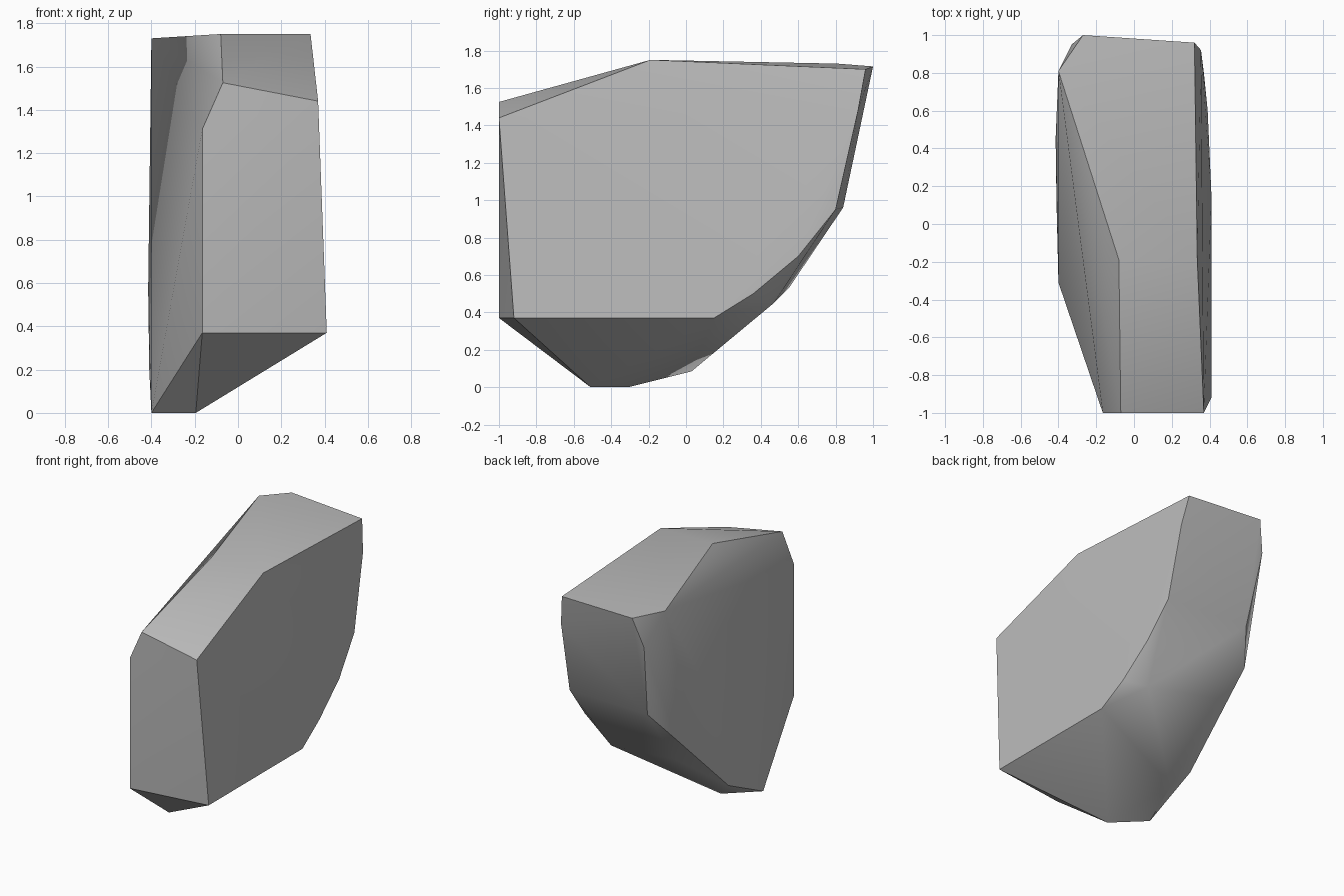
import bpy
import bmesh
import math

# Remove the default cube only
default_cube = bpy.data.objects.get("Cube")
if default_cube:
    bpy.data.objects.remove(default_cube, do_unlink=True)


def make_material(name, color):
    material = bpy.data.materials.new(name)
    material.use_nodes = True
    material.diffuse_color = color
    shader = material.node_tree.nodes["Principled BSDF"]
    shader.inputs["Base Color"].default_value = color
    shader.inputs["Roughness"].default_value = 0.9
    return material


def make_hull(name, corner_groups, material):
    """Wrap a convex chiselled block around groups of corner points."""
    bm = bmesh.new()
    for group in corner_groups:
        for corner in group:
            bm.verts.new(corner)
    hull = bmesh.ops.convex_hull(bm, input=bm.verts[:])
    leftovers = [g for g in hull["geom_interior"] if isinstance(g, bmesh.types.BMVert)]
    bmesh.ops.delete(bm, geom=leftovers, context="VERTS")
    bmesh.ops.recalc_face_normals(bm, faces=bm.faces[:])
    mesh = bpy.data.meshes.new(name)
    bm.to_mesh(mesh)
    bm.free()
    mesh.materials.append(material)
    obj = bpy.data.objects.new(name, mesh)
    bpy.context.collection.objects.link(obj)
    return obj


# Flat top cap
top_corners = [
    (-.08, -.19, 1.75), (.335, -.19, 1.75), (.32, .96, 1.70),
    (-.27, 1, 1.715), (-.4, .81, 1.73),
]
# Front slab
front_corners = [
    (-.165, -1, .37), (-.165, -1, 1.31), (-.07, -1, 1.525),
    (.37, -1, 1.44), (.41, -.92, .37),
]
# Base edge
base_corners = [(-.4, -.31, 0), (-.195, -.51, 0), (-.3, .03, .085)]
# Broad side edge facing +x
left_rim = [(.41, .15, .37), (.4, .36, .5), (.39, .6, .7), (.37, .8, .95), (.355, .92, 1.48)]
# Rounded back and the rim facing -x
back_corners = [
    (.27, .47, .45), (-.3, .55, .53), (-.28, .84, .96), (-.33, .95, 1.5),
    (-.41, .1, .2), (-.415, .45, .57), (-.4, .68, .75),
]

stone_grey = make_material("stone grey", (.5, .5, .5, 1))
rock = make_hull(
    "rock",
    [top_corners, front_corners, base_corners, left_rim, back_corners],
    stone_grey,
)

# Soft shading across the shallow facets, crisp chiselled edges elsewhere
bpy.ops.object.select_all(action="DESELECT")
rock.select_set(True)
bpy.context.view_layer.objects.active = rock
bpy.ops.object.shade_smooth_by_angle(angle=math.radians(30))
